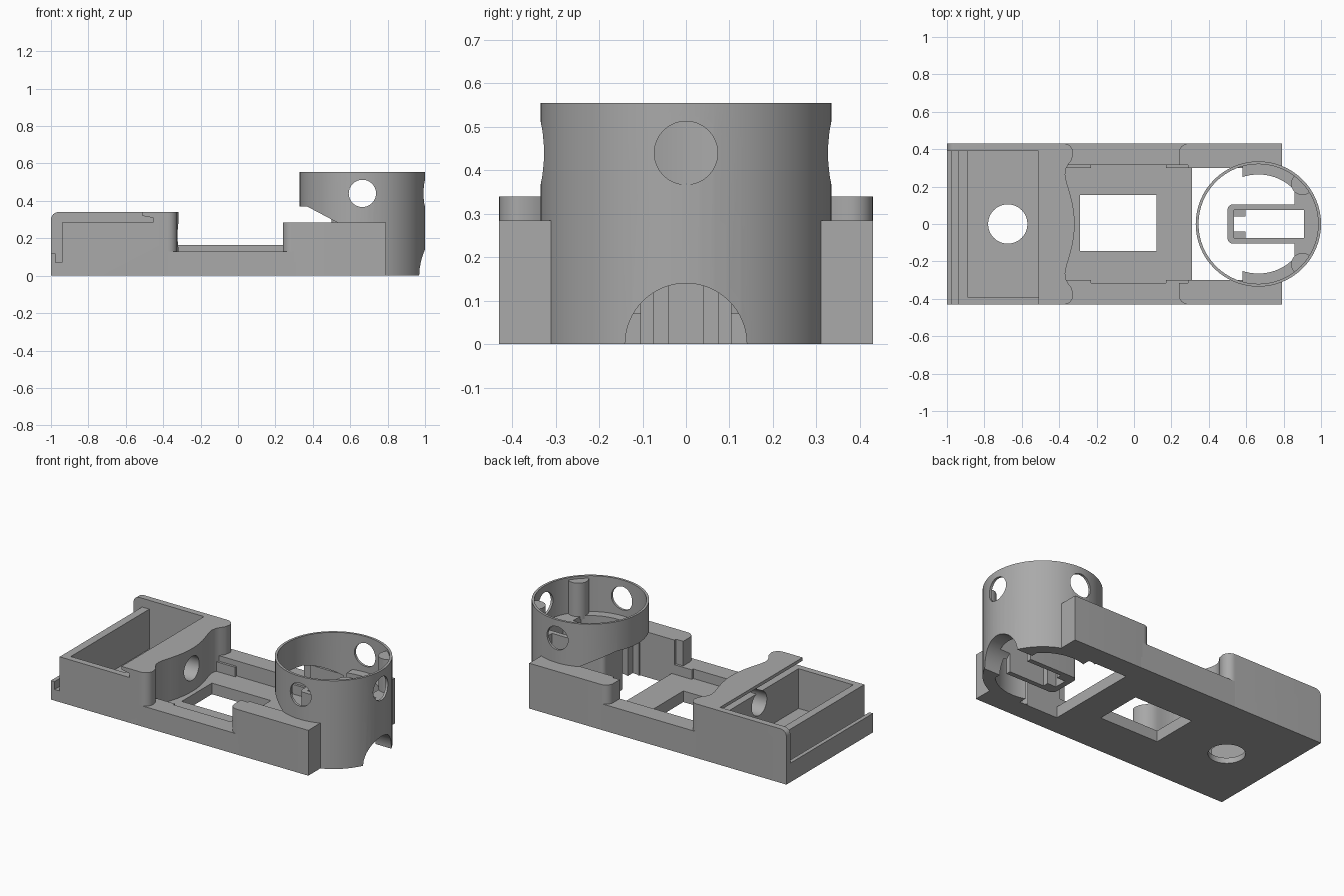
import bpy, bmesh
from math import cos, sin, radians

if "Cube" in bpy.data.objects:
    bpy.data.objects.remove(bpy.data.objects["Cube"], do_unlink=True)

grey = bpy.data.materials.new("plain grey")
grey.use_nodes = True
COLOUR = (0.4, 0.4, 0.4, 1)
grey.diffuse_color = COLOUR
grey.node_tree.nodes["Principled BSDF"].inputs["Base Color"].default_value = COLOUR


def prism(name, points, lo, hi, axis="z"):
    """Extrude a flat outline along one axis."""
    place = {"x": lambda a, b, d: (d, a, b),
             "y": lambda a, b, d: (a, d, b),
             "z": lambda a, b, d: (a, b, d)}[axis]
    bm = bmesh.new()
    ends = [[bm.verts.new(place(a, b, d)) for a, b in points] for d in (lo, hi)]
    bm.faces.new(ends[0])
    bm.faces.new(ends[1])
    n = len(points)
    for i in range(n):
        j = (i + 1) % n
        bm.faces.new((ends[0][i], ends[0][j], ends[1][j], ends[1][i]))
    bmesh.ops.recalc_face_normals(bm, faces=bm.faces)
    mesh = bpy.data.meshes.new(name)
    bm.to_mesh(mesh)
    bm.free()
    mesh.materials.append(grey)
    obj = bpy.data.objects.new(name, mesh)
    bpy.context.collection.objects.link(obj)
    return obj


def box(name, x0, x1, y0, y1, z0, z1):
    return prism(name, [(x0, y0), (x1, y0), (x1, y1), (x0, y1)], z0, z1)


def arc(cx, cy, r, a0, a1, n=12):
    steps = [radians(a0 + (a1 - a0) * i / n) for i in range(n + 1)]
    return [(cx + r * cos(a), cy + r * sin(a)) for a in steps]


def cylinder(name, cx, cy, r, lo, hi, axis="z", n=64):
    return prism(name, arc(cx, cy, r, 0, 360, n)[:-1], lo, hi, axis)


def combine(obj, *tools, operation="DIFFERENCE"):
    """Apply booleans and discard the tools."""
    for tool in tools:
        mod = obj.modifiers.new("boolean", "BOOLEAN")
        mod.operation, mod.solver, mod.object = operation, "EXACT", tool
        bpy.context.view_layer.objects.active = obj
        bpy.ops.object.modifier_apply(modifier=mod.name)
        bpy.data.objects.remove(tool, do_unlink=True)
    return obj


def mirror_y(points):
    return [(x, -y) for x, y in points]


# Compartment block with a wavy inner wall
wave = arc(-0.375, 0.38, 0.05, 90, 0, 8) + [
    (-0.332, 0.345), (-0.35, 0.32), (-0.364, 0.295), (-0.368, 0.265), (-0.362, 0.23),
    (-0.346, 0.175), (-0.332, 0.125), (-0.323, 0.075), (-0.318, 0.03)]
outline = [(-1, -0.43), (-1, 0.43)] + wave + mirror_y(wave[::-1])
block = prism("compartment_block", outline, 0, 0.34)
lid_space = [(-1.1, 0.12), (-0.975, 0.12), (-0.975, 0.07), (-0.94, 0.07), (-0.94, 0.285),
             (-0.455, 0.285), (-0.455, 0.31), (-0.51, 0.32), (-0.51, 0.4), (-1.1, 0.4)]
rounding = [(-1.1, 0.4), (-1.1, 0.3)] + arc(-0.96, 0.3, 0.04, 180, 90, 8) + [(-0.96, 0.4)]
combine(block,
        prism("lid_cutter", lid_space, -0.5, 0.39, "y"),
        prism("rounding_cutter", rounding, 0.3, 0.5, "y"),
        box("pocket_cutter", -0.89, -0.51, -0.39, 0.39, 0.035, 0.5),
        cylinder("floor_hole_cutter", -0.675, 0, 0.105, -0.1, 0.2),
        cylinder("wire_hole_cutter", 0, 0.215, 0.075, -0.6, -0.2, "x"))

# Middle bay floor with its window
combine(box("bay_floor", -0.4, 0.31, -0.43, 0.43, 0, 0.07),
        box("window_cutter", -0.29, 0.12, -0.145, 0.155, -0.1, 0.2))

# Side rails, corner ribs and arms
arm = ([(0.79, 0.43)] + arc(0.29, 0.38, 0.05, 90, 180, 8)
       + [(0.24, 0.315), (0.29, 0.315), (0.29, 0.3), (0.79, 0.3)])
for side, s, top in (("right", -1, 0.13), ("left", 1, 0.165)):
    y0, y1 = sorted((s * 0.315, s * 0.43))
    box(side + "_rail", -0.4, 0.3, y0, y1, 0, top)
    r0, r1 = sorted((s * 0.3, s * 0.32))
    box(side + "_rear_rib", -0.36, -0.23, r0, r1, 0, 0.13)
    box(side + "_fore_rib", 0.17, 0.29, r0, r1, 0, 0.13)
    prism(side + "_arm", arm if s > 0 else mirror_y(arm), 0, 0.285)

# Round turret wall with side holes, cut-away rear and bottom scallop
CX, R = 0.665, 0.335
turret = cylinder("turret_wall", CX, 0, R, 0, 0.555)
undercut = [(0.2, -0.1), (0.53, -0.1), (0.53, 0.285), (0.37, 0.37), (0.2, 0.37)]
combine(turret,
        cylinder("bore_cutter", CX, 0, 0.32, -0.1, 0.7),
        prism("undercut_cutter", undercut, -0.5, 0.5, "y"),
        cylinder("cross_hole_cutter", CX, 0.44, 0.073, -0.5, 0.5, "y", 32),
        cylinder("front_hole_cutter", 0, 0.44, 0.073, 0.8, 1.1, "x", 32),
        cylinder("scallop_cutter", 0, 0, 0.14, 0.8, 1.1, "x"))

# Thick inner shelf and slotted tongue
SHELF = 0.33
shelf = cylinder("inner_shelf", CX, 0, 0.325, 0, SHELF)
combine(shelf,
        prism("shelf_cutter", arc(CX, 0, 0.265, 43, 317, 48), -0.1, 0.6),
        box("shelf_rear_cutter", 0.2, 0.58, -0.5, 0.5, -0.1, 0.6),
        box("shelf_slot_cutter", 0.7, 0.91, -0.075, 0.075, -0.1, 0.6),
        cylinder("shelf_scallop_cutter", 0, 0, 0.14, 0.8, 1.1, "x"))
tongue_plan = ([(0.88, -0.105), (0.88, 0.105)] + arc(0.53, 0.075, 0.03, 90, 180, 6)
               + arc(0.53, -0.075, 0.03, 180, 270, 6))
combine(prism("slotted_tongue", tongue_plan, 0, SHELF),
        box("slot_cutter", 0.535, 1, -0.075, 0.075, -0.1, 0.6),
        cylinder("tongue_scallop_cutter", 0, 0, 0.14, 0.84, 1.1, "x"))

# Tongue hooks and turret bosses
for side, s in (("right", -1), ("left", 1)):
    y0, y1 = sorted((s * 0.04, s * 0.08))
    box(side + "_tongue_hook", 0.53, 0.595, y0, y1, 0, 0.2)
    combine(cylinder(side + "_boss", 0.9, s * 0.215, 0.06, SHELF - 0.02, 0.54, n=32),
            cylinder("boss_trim", CX, 0, 0.325, 0, 0.7), operation="INTERSECT")

# Smooth the curves, keep the edges crisp
for obj in bpy.context.collection.objects:
    if obj.type == "MESH" and obj.data.materials and obj.data.materials[0] == grey:
        bpy.ops.object.select_all(action="DESELECT")
        obj.select_set(True)
        bpy.context.view_layer.objects.active = obj
        bpy.ops.object.shade_smooth_by_angle(angle=radians(30))
